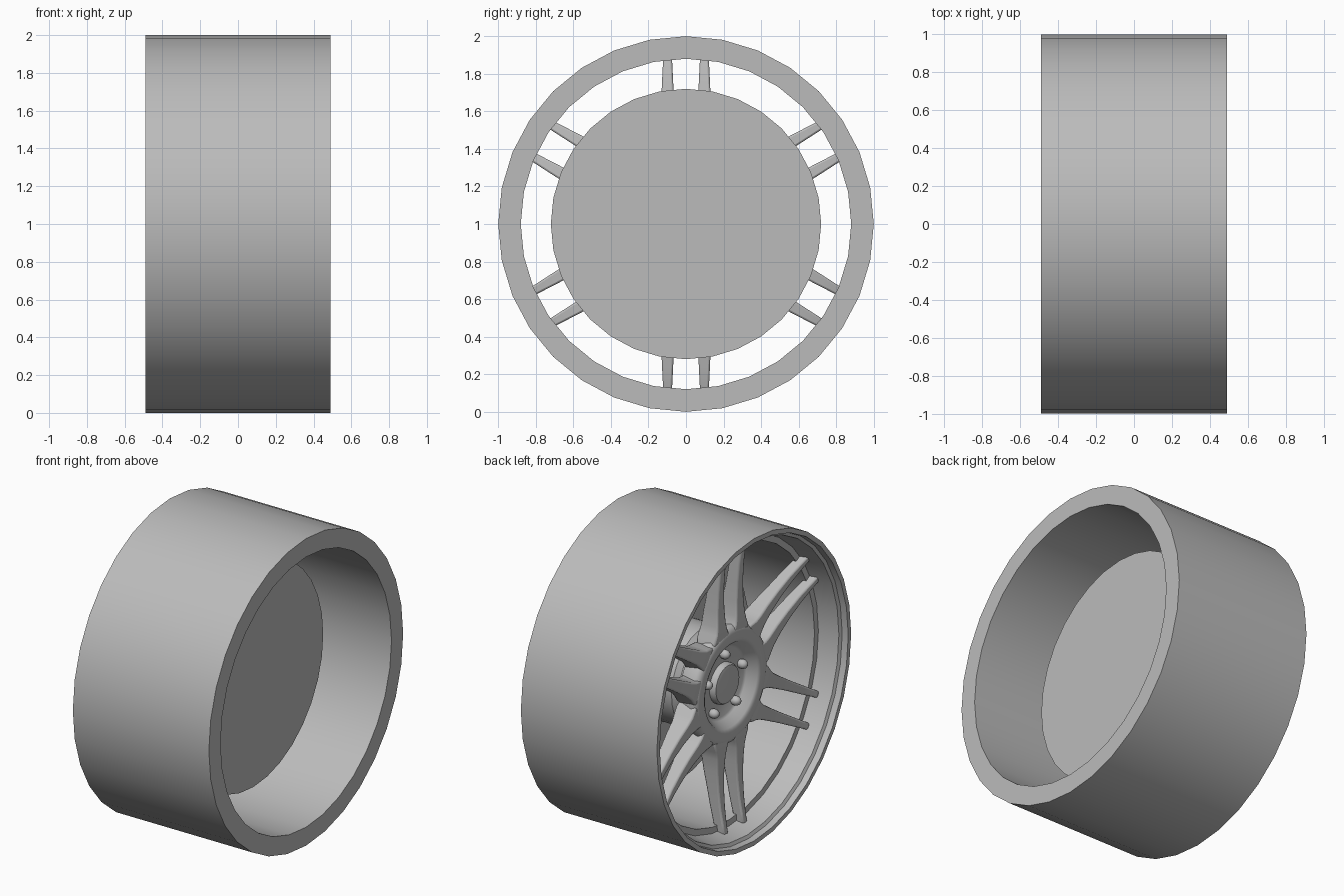
import bpy, bmesh, math
from mathutils import Matrix, Vector

if "Cube" in bpy.data.objects:
    bpy.data.objects.remove(bpy.data.objects["Cube"])

grey = bpy.data.materials.new("grey metal")
grey.diffuse_color = (0.5, 0.5, 0.5, 1)
grey.use_nodes = True
grey.node_tree.nodes["Principled BSDF"].inputs["Base Color"].default_value = grey.diffuse_color
AXLE = Vector((0, 0, 1))


def finish(bm, name, angle=35, bevel=0):
    bmesh.ops.remove_doubles(bm, verts=bm.verts, dist=1e-5)
    bmesh.ops.recalc_face_normals(bm, faces=bm.faces)
    me = bpy.data.meshes.new(name)
    bm.to_mesh(me)
    bm.free()
    me.materials.append(grey)
    ob = bpy.data.objects.new(name, me)
    bpy.context.collection.objects.link(ob)
    if bevel:
        mod = ob.modifiers.new("rounding", 'BEVEL')
        mod.width, mod.segments, mod.limit_method = bevel, 2, 'ANGLE'
    bpy.ops.object.select_all(action='DESELECT')
    ob.select_set(True)
    bpy.context.view_layer.objects.active = ob
    bpy.ops.object.shade_smooth_by_angle(angle=math.radians(angle))
    return ob


def lathe(name, profile, n=32, closed=False, angle=35):
    """Spin an (x, radius) profile around the axle."""
    bm = bmesh.new()
    rings = [[bm.verts.new((x, r * math.cos(2 * math.pi * i / n), 1 + r * math.sin(2 * math.pi * i / n)))
              for i in range(n)] for x, r in profile]
    pairs = list(zip(rings, rings[1:]))
    if closed:
        pairs.append((rings[-1], rings[0]))
    for a, b in pairs:
        for i in range(n):
            j = (i + 1) % n
            bm.faces.new((a[i], a[j], b[j], b[i]))
    if not closed:
        bm.faces.new(rings[0])
        bm.faces.new(rings[-1])
    return finish(bm, name, angle)


# Outer barrel: flat rear edge, stepped front lip
lathe("rim_barrel", [(0.49, 1), (0.49, 0.88), (-0.31, 0.88), (-0.31, 0.92),
                     (-0.44, 0.945), (-0.45, 0.965), (-0.49, 0.97), (-0.49, 1)], closed=True)

# Brake disc and the carrier that joins it to the hub
lathe("brake_disc", [(0.11, 0.72), (0.05, 0.72)])
lathe("disc_carrier", [(0.06, 0.32), (-0.12, 0.32), (-0.15, 0.29), (-0.24, 0.29)])

# Dished hub plate
lathe("hub", [(-0.20, 0.36), (-0.30, 0.38), (-0.325, 0.365), (-0.335, 0.34), (-0.335, 0.29),
              (-0.325, 0.27), (-0.27, 0.235), (-0.26, 0.22)], n=48, angle=50)
lathe("centre_cap", [(-0.25, 0.13), (-0.285, 0.13), (-0.30, 0.12), (-0.305, 0.10)])

# Five domed wheel bolts
for k in range(5):
    a = math.radians(90 + 72 * k)
    bm = bmesh.new()
    bmesh.ops.create_uvsphere(bm, u_segments=12, v_segments=8, radius=0.03)
    pos = Vector((-0.28, 0.19 * math.cos(a), 1 + 0.19 * math.sin(a)))
    bmesh.ops.transform(bm, matrix=Matrix.Translation(pos) @ Matrix.Diagonal((1.2, 1, 1, 1)), verts=bm.verts)
    finish(bm, "wheel_bolt_%d" % (k + 1), 60)

# Twin spokes: stations of (radius, width, front x, back x), flared into the hub
STATIONS = [(0.28, 0.19, -0.32, -0.21), (0.34, 0.165, -0.332, -0.20), (0.38, 0.125, -0.332, -0.20),
            (0.43, 0.10, -0.328, -0.21), (0.52, 0.085, -0.323, -0.22), (0.64, 0.07, -0.325, -0.24),
            (0.76, 0.06, -0.335, -0.26), (0.86, 0.05, -0.35, -0.28), (0.925, 0.045, -0.362, -0.30)]
for k in range(6):
    turn = Matrix.Translation(AXLE) @ Matrix.Rotation(math.radians(60 * k), 4, 'X')
    for side in (-1, 1):
        bm = bmesh.new()
        rings = []
        for r, w, f, b in STATIONS:
            c, h = side * 0.098, w / 2
            rings.append([bm.verts.new(turn @ Vector((x, y, r))) for x, y in
                          ((f, c - h * 0.9), (f, c + h * 0.9), (b, c + h), (b, c - h))])
        for p, q in zip(rings, rings[1:]):
            for i in range(4):
                j = (i + 1) % 4
                bm.faces.new((p[i], p[j], q[j], q[i]))
        bm.faces.new(rings[0])
        bm.faces.new(rings[-1])
        finish(bm, "spoke_%d_%s" % (k + 1, "left" if side < 0 else "right"), 50, 0.01)
